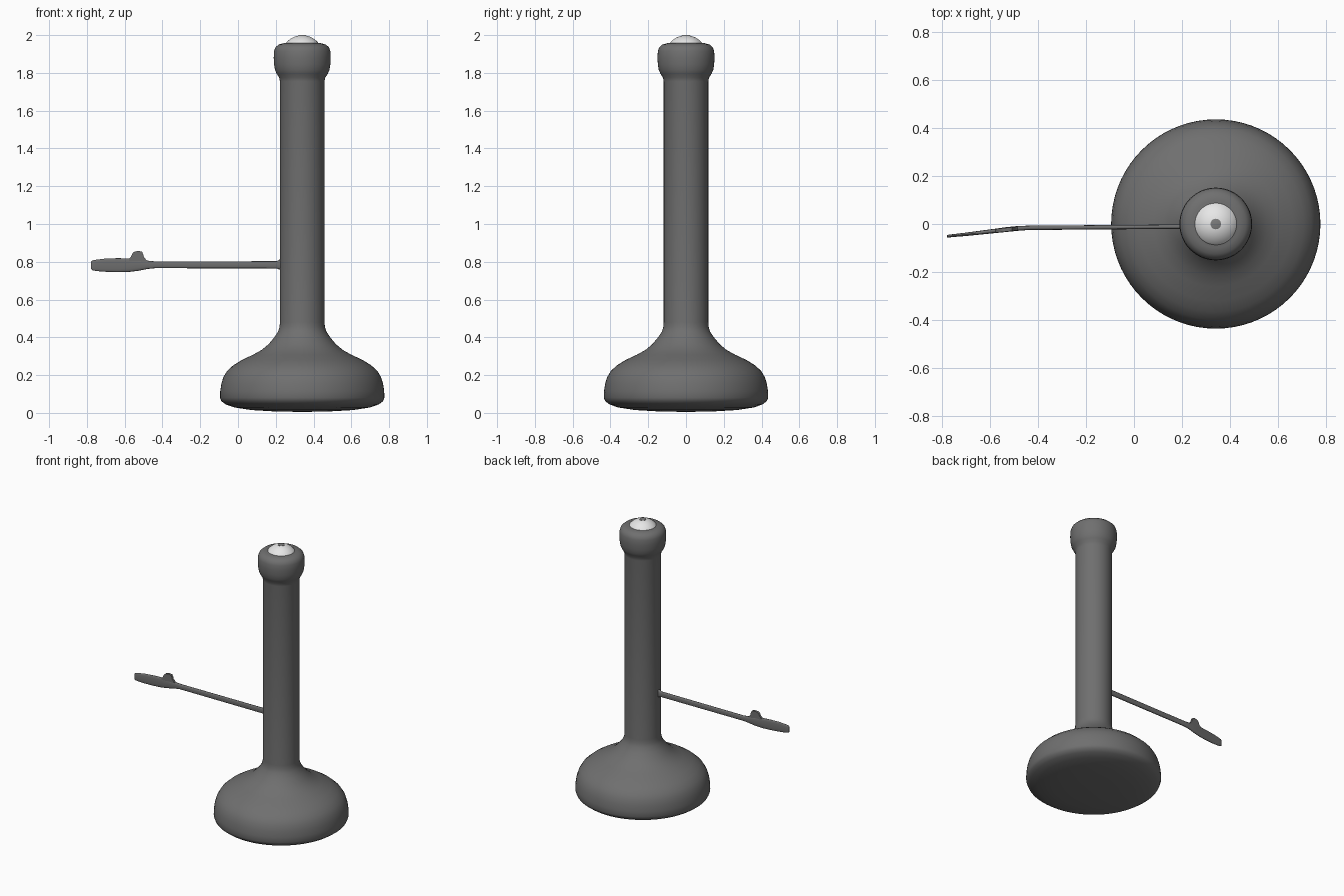
import bpy, bmesh, math
from mathutils import Vector

if "Cube" in bpy.data.objects:
    bpy.data.objects.remove(bpy.data.objects["Cube"])

AXIS_X = 0.34


def material(name, v):
    m = bpy.data.materials.new(name)
    m.diffuse_color = (v, v, v, 1)
    m.use_nodes = True
    m.node_tree.nodes["Principled BSDF"].inputs["Base Color"].default_value = m.diffuse_color
    return m


body_grey = material("dark grey", 0.16)
lens_white = material("pale white", 0.8)
tip_grey = material("tip grey", 0.2)


def finish(name, bm, mat, angle):
    bmesh.ops.recalc_face_normals(bm, faces=bm.faces)
    me = bpy.data.meshes.new(name)
    bm.to_mesh(me)
    bm.free()
    me.materials.append(mat)
    ob = bpy.data.objects.new(name, me)
    bpy.context.collection.objects.link(ob)
    bpy.ops.object.select_all(action='DESELECT')
    ob.select_set(True)
    bpy.context.view_layer.objects.active = ob
    bpy.ops.object.shade_smooth_by_angle(angle=math.radians(angle))
    return ob


def lathe(name, profile, mat, angle=40, segs=72):
    bm = bmesh.new()
    vs = [bm.verts.new((AXIS_X + r, 0, z)) for r, z in profile]
    es = [bm.edges.new(p) for p in zip(vs, vs[1:])]
    bmesh.ops.spin(bm, geom=vs + es, cent=(AXIS_X, 0, 0), axis=(0, 0, 1),
                   angle=math.tau, steps=segs)
    bmesh.ops.remove_doubles(bm, verts=bm.verts, dist=1e-5)
    return finish(name, bm, mat, angle)


# weighted base, column and collar in one turned body
lathe("turned_body", [
    (0, 0.005), (0.15, 0.008), (0.27, 0.015), (0.36, 0.029), (0.405, 0.045),
    (0.428, 0.062), (0.435, 0.08), (0.434, 0.115), (0.428, 0.155),
    (0.417, 0.19), (0.398, 0.222), (0.365, 0.252), (0.32, 0.28),
    (0.26, 0.308), (0.215, 0.333), (0.178, 0.364), (0.148, 0.4),
    (0.128, 0.43), (0.12, 0.455), (0.118, 0.48), (0.118, 1.755),
    (0.122, 1.775), (0.135, 1.795), (0.144, 1.815), (0.149, 1.845),
    (0.151, 1.88), (0.149, 1.915), (0.142, 1.935), (0.125, 1.95),
    (0.1, 1.957), (0, 1.957)], body_grey)

# domed lens: a spherical cap on the collar
R = (0.09 ** 2 + 0.046 ** 2) / (2 * 0.046)
top = math.asin(0.09 / R)
cap = [(R * math.sin(a), 1.999 - R + R * math.cos(a))
       for a in [top * i / 10 for i in range(11)]]
lathe("dome_lens", [(0.09, 1.94)] + cap[::-1], lens_white, segs=48)

# small disc in the middle of the lens
lathe("lens_tip", [(0.022, 1.992), (0.022, 1.9985), (0.018, 2.0), (0, 2.0)],
      tip_grey, segs=24)

# lever arm and paddle: stations of x, y, z, half thickness, half height
stations = [
    (0.26, -0.011, 0.785, 0.012, 0.034), (0.218, -0.011, 0.785, 0.010, 0.026),
    (0.205, -0.011, 0.784, 0.009, 0.019), (-0.44, -0.016, 0.784, 0.009, 0.018),
    (-0.48, -0.018, 0.784, 0.010, 0.022), (-0.53, -0.023, 0.783, 0.010, 0.031),
    (-0.58, -0.029, 0.782, 0.009, 0.036), (-0.64, -0.036, 0.782, 0.008, 0.037),
    (-0.70, -0.043, 0.782, 0.007, 0.035), (-0.75, -0.048, 0.781, 0.006, 0.030),
    (-0.77, -0.050, 0.781, 0.006, 0.026), (-0.778, -0.051, 0.781, 0.004, 0.019)]
bm = bmesh.new()
N = 16
rings = []
for x, y, z, t, h in stations:
    ring = []
    for i in range(N):
        a = math.tau * i / N
        c, s = math.cos(a), math.sin(a)
        ring.append(bm.verts.new((x, y + t * math.copysign(abs(c) ** 0.7, c),
                                  z + h * math.copysign(abs(s) ** 0.7, s))))
    rings.append(ring)
for a, b in zip(rings, rings[1:]):
    for i in range(N):
        j = (i + 1) % N
        bm.faces.new((a[i], a[j], b[j], b[i]))
bm.faces.new(rings[0])
bm.faces.new(rings[-1])
finish("lever_paddle", bm, body_grey, 50)

# thumb stop on top of the paddle
outline = [(-0.578, 0.80), (-0.576, 0.818), (-0.566, 0.828), (-0.558, 0.846),
           (-0.546, 0.855), (-0.525, 0.857), (-0.508, 0.853), (-0.501, 0.838),
           (-0.498, 0.824), (-0.484, 0.808), (-0.484, 0.79)]
bm = bmesh.new()
face = bm.faces.new([bm.verts.new((x, -0.018 + (x + 0.48) * 0.11 - 0.008, z))
                     for x, z in outline])
ext = bmesh.ops.extrude_face_region(bm, geom=[face])
bmesh.ops.translate(bm, vec=Vector((0, 0.016, 0)),
                    verts=[g for g in ext["geom"] if isinstance(g, bmesh.types.BMVert)])
finish("thumb_stop", bm, body_grey, 40)
